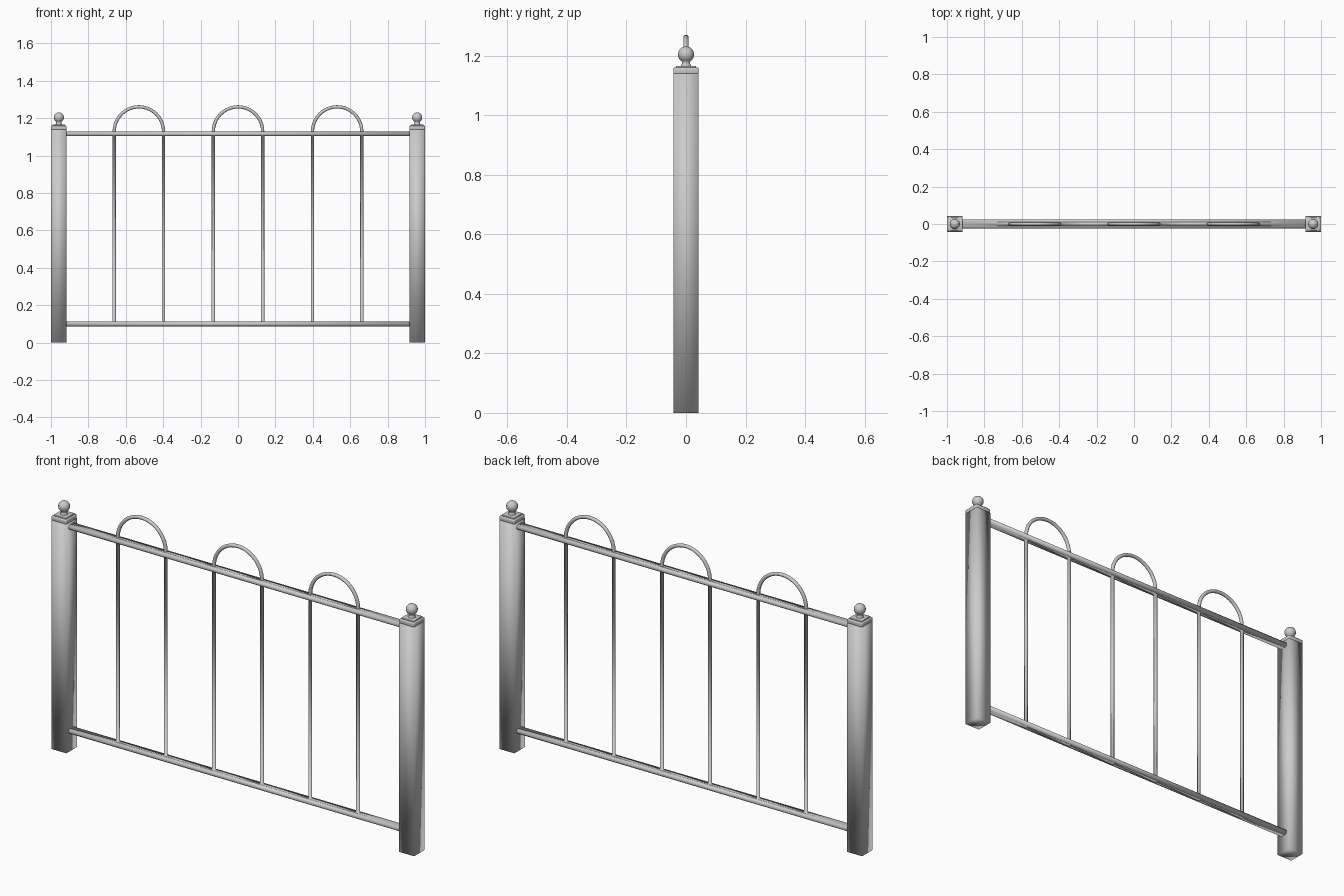
import bpy, bmesh, math
from mathutils import Matrix

if "Cube" in bpy.data.objects:
    bpy.data.objects.remove(bpy.data.objects["Cube"])


def finish(name, bm):
    bmesh.ops.recalc_face_normals(bm, faces=bm.faces)
    for f in bm.faces:
        f.smooth = True
    me = bpy.data.meshes.new(name)
    bm.to_mesh(me)
    bm.free()
    ob = bpy.data.objects.new(name, me)
    bpy.context.collection.objects.link(ob)
    return ob


def box(name, x, half, z0, z1, bevel=0.0):
    bm = bmesh.new()
    m = Matrix.Translation((x, 0, (z0 + z1) / 2)) @ Matrix.Diagonal((2 * half, 2 * half, z1 - z0, 1))
    bmesh.ops.create_cube(bm, size=1, matrix=m)
    if bevel:
        bmesh.ops.bevel(bm, geom=bm.edges[:], offset=bevel, segments=2, profile=0.5, affect='EDGES')
    return finish(name, bm)


def lathe(name, x, profile, steps=24):
    bm = bmesh.new()
    vs = [bm.verts.new((x + r, 0, z)) for r, z in profile]
    es = [bm.edges.new(p) for p in zip(vs, vs[1:])]
    bmesh.ops.spin(bm, geom=vs + es, cent=(x, 0, 0), axis=(0, 0, 1), angle=2 * math.pi, steps=steps)
    bmesh.ops.remove_doubles(bm, verts=bm.verts, dist=1e-5)
    return finish(name, bm)


def rail(name, z, length=1.84, half_w=0.024, r=0.0122):
    # flat bar with rounded long sides, extruded along x
    prof = []
    for side in (1, -1):
        for i in range(9):
            a = -math.pi / 2 + math.pi * i / 8
            prof.append((side * (half_w - r + r * math.cos(a)), z + side * r * math.sin(a)))
    bm = bmesh.new()
    f = bm.faces.new([bm.verts.new((-length / 2, y, h)) for y, h in prof])
    ext = bmesh.ops.extrude_face_region(bm, geom=[f], use_keep_orig=True)
    moved = [v for v in ext['geom'] if isinstance(v, bmesh.types.BMVert)]
    bmesh.ops.translate(bm, verts=moved, vec=(length, 0, 0))
    return finish(name, bm)


def hoop(name, cx, r=0.132, tube=0.0088, z0=0.0865, zc=1.129, sides=12):
    # two uprights joined by a half-circle top: a ring swept along the path
    path = [(-r, z0, math.pi)]
    path += [(r * math.cos(a), zc + r * math.sin(a), a) for a in (math.pi * (1 - i / 20) for i in range(21))]
    path.append((r, z0, 0.0))
    bm = bmesh.new()
    rings = []
    for px, pz, a in path:
        ring = []
        for k in range(sides):
            t = 2 * math.pi * k / sides
            d = tube * math.cos(t)
            ring.append(bm.verts.new((cx + px + d * math.cos(a), tube * math.sin(t), pz + d * math.sin(a))))
        rings.append(ring)
    for p, q in zip(rings, rings[1:]):
        for k in range(sides):
            n = (k + 1) % sides
            bm.faces.new((p[k], p[n], q[n], q[k]))
    bm.faces.new(rings[0])
    bm.faces.new(rings[-1])
    return finish(name, bm)


# ball finial profile: neck, then sphere
ball_r, ball_z = 0.027, 1.204
finial = [(0.0, 1.162), (0.017, 1.162), (0.017, 1.168), (0.014, 1.172)]
for i in range(13):
    a = math.radians(-58) + math.radians(148) * i / 12
    finial.append((max(0.0, ball_r * math.cos(a)), ball_z + ball_r * math.sin(a)))

# end posts with stepped caps and ball finials
for side, x in (("left", -0.958), ("right", 0.958)):
    box(side + "_post", x, 0.0415, 0.0, 1.14)
    box(side + "_post_cap", x, 0.042, 1.138, 1.160, 0.004)
    box(side + "_cap_step", x, 0.034, 1.157, 1.166, 0.002)
    lathe(side + "_ball_finial", x, finial)

# rails and bow-top hoops welded into one panel
panel = rail("fence_panel", 0.100)
parts = [rail("top_rail", 1.116)]
parts += [hoop(n + "_hoop", cx) for n, cx in (("left", -0.53), ("middle", 0.0), ("right", 0.53))]
bpy.context.view_layer.objects.active = panel
for part in parts:
    mod = panel.modifiers.new("weld_" + part.name, 'BOOLEAN')
    mod.operation = 'UNION'
    mod.solver = 'EXACT'
    mod.object = part
    bpy.ops.object.modifier_apply(modifier=mod.name)
for part in parts:
    bpy.data.objects.remove(part, do_unlink=True)
for f in panel.data.polygons:
    f.use_smooth = True
